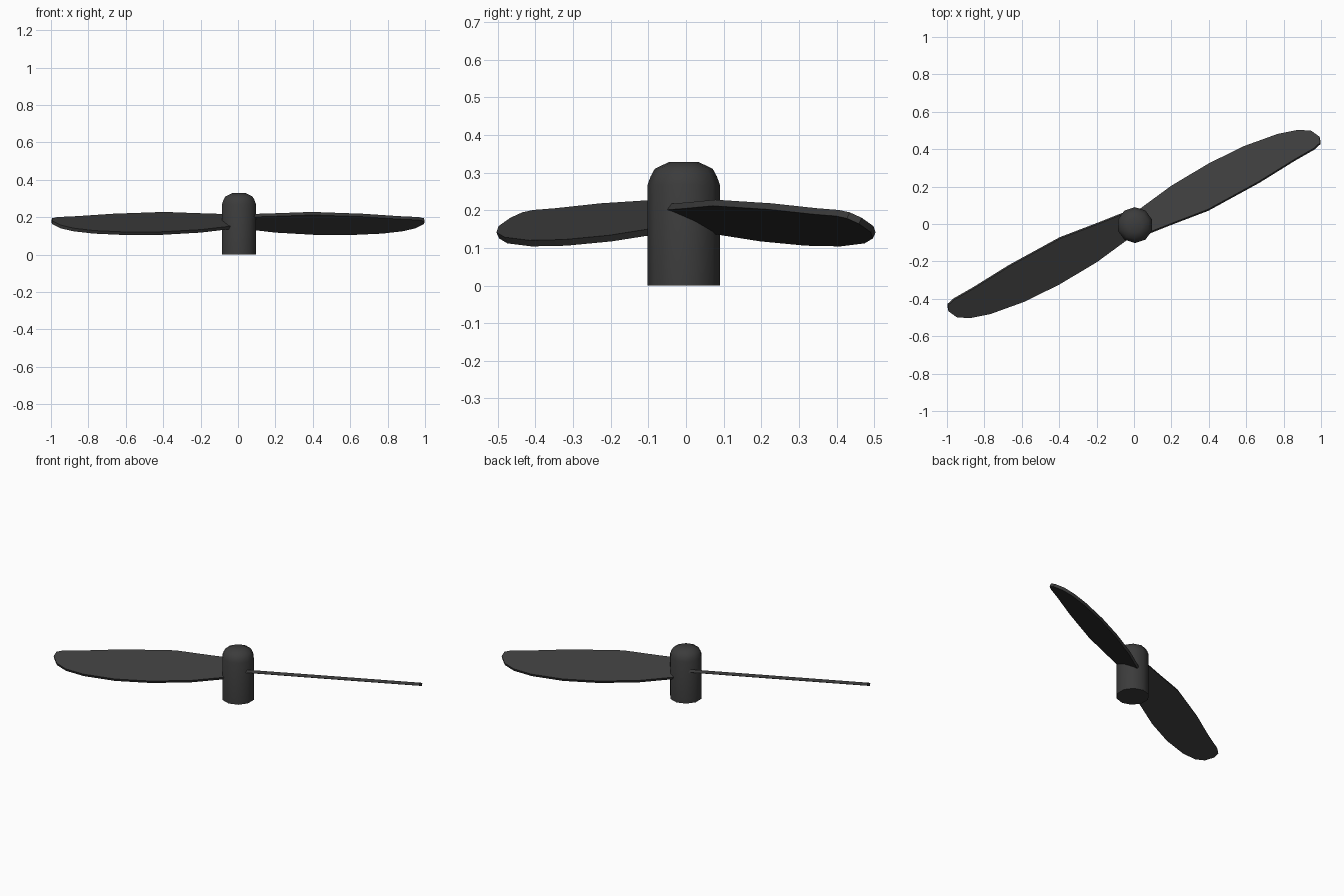
import bpy, bmesh
from math import radians, cos, sin, pi
from mathutils import Matrix

if "Cube" in bpy.data.objects:
    bpy.data.objects.remove(bpy.data.objects["Cube"])

dark = bpy.data.materials.new("dark_grey")
dark.diffuse_color = (0.045, 0.045, 0.045, 1)
dark.use_nodes = True
dark.node_tree.nodes["Principled BSDF"].inputs["Base Color"].default_value = dark.diffuse_color


def finish(name, bm):
    bmesh.ops.recalc_face_normals(bm, faces=bm.faces)
    me = bpy.data.meshes.new(name)
    bm.to_mesh(me)
    bm.free()
    ob = bpy.data.objects.new(name, me)
    bpy.context.collection.objects.link(ob)
    me.materials.append(dark)
    bpy.ops.object.select_all(action='DESELECT')
    bpy.context.view_layer.objects.active = ob
    ob.select_set(True)
    bpy.ops.object.shade_smooth_by_angle(angle=radians(40))
    return ob


# Hub: ten-sided post with a rounded top, stacked from (radius, height) rings
SIDES = 10
bm = bmesh.new()
rings = []
for r, z in [(0.096, 0), (0.096, 0.268), (0.088, 0.29), (0.077, 0.31), (0.04, 0.328)]:
    rings.append([bm.verts.new((0.005 + r * cos(2 * pi * (i + 0.5) / SIDES),
                                -0.006 + r * sin(2 * pi * (i + 0.5) / SIDES), z))
                  for i in range(SIDES)])
for a, b in zip(rings, rings[1:]):
    for i in range(SIDES):
        j = (i + 1) % SIDES
        bm.faces.new((a[i], a[j], b[j], b[i]))
bm.faces.new(rings[0])
bm.faces.new(rings[-1])
finish("hub", bm)

# Blades: flat pitched plates, outline as (distance along blade, offset across)
outline = [(0.03, -0.076), (0.18, -0.085), (0.39, -0.1), (0.70, -0.08), (0.925, -0.053),
           (1.045, -0.043), (1.085, -0.03), (1.096, 0.0), (1.07, 0.047), (1.01, 0.081),
           (0.90, 0.108), (0.71, 0.125), (0.50, 0.121), (0.266, 0.097), (0.04, 0.052)]
PITCH, SWING, THICK = radians(25.6), radians(25), 0.018


def blade(name, turn):
    bm = bmesh.new()
    low = [bm.verts.new((s, t / cos(PITCH), -THICK / 2)) for s, t in outline]
    face = bm.faces.new(low)
    new = bmesh.ops.extrude_face_region(bm, geom=[face])["geom"]
    bmesh.ops.translate(bm, vec=(0, 0, THICK),
                        verts=[g for g in new if isinstance(g, bmesh.types.BMVert)])
    bm.transform(Matrix.Translation((0, 0, 0.172))
                 @ Matrix.Rotation(SWING + turn, 4, 'Z')
                 @ Matrix.Rotation(-PITCH, 4, 'X'))
    finish(name, bm)


blade("right_blade", 0)
blade("left_blade", pi)
